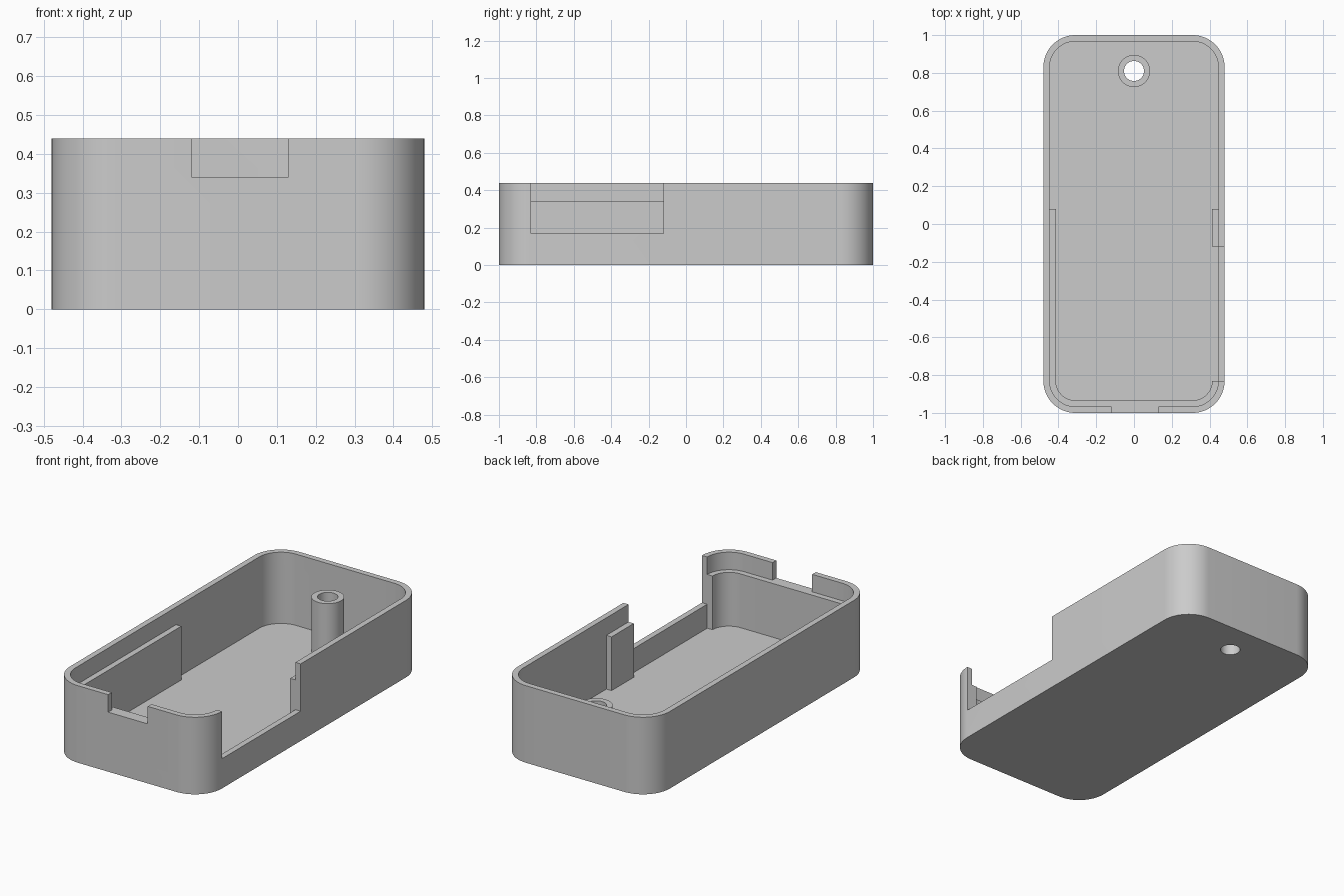
import bpy, bmesh, math

if "Cube" in bpy.data.objects:
    bpy.data.objects.remove(bpy.data.objects["Cube"], do_unlink=True)

HX, HY, HEIGHT, RADIUS = 0.48, 1.0, 0.44, 0.17
WALL = 0.033          # wall, lining and floor thickness
LEDGE = 0.34          # top of lining and screw post
POST_Y = 0.81
OVER = 0.6            # cutters reach above the rim

grey = bpy.data.materials.new("plain grey")
grey.use_nodes = True
grey.diffuse_color = (0.6, 0.6, 0.6, 1)
grey.node_tree.nodes["Principled BSDF"].inputs["Base Color"].default_value = (0.6, 0.6, 0.6, 1)


def prism(name, outline, z0, z1):
    """Closed solid from a counter-clockwise outline."""
    bm = bmesh.new()
    base = bm.faces.new([bm.verts.new((x, y, z0)) for x, y in outline])
    top = bmesh.ops.extrude_face_region(bm, geom=[base])["geom"]
    bmesh.ops.translate(bm, vec=(0, 0, z1 - z0),
                        verts=[g for g in top if isinstance(g, bmesh.types.BMVert)])
    bmesh.ops.recalc_face_normals(bm, faces=bm.faces)
    mesh = bpy.data.meshes.new(name)
    bm.to_mesh(mesh)
    bm.free()
    mesh.materials.append(grey)
    obj = bpy.data.objects.new(name, mesh)
    bpy.context.collection.objects.link(obj)
    return obj


def rounded(x0, x1, y0, y1, front=0.0, back=0.0, steps=16):
    """Rectangle outline with separate front and back corner radii."""
    pts = []
    corners = [(x1, y1, -1, -1, back, 0), (x0, y1, 1, -1, back, 1),
               (x0, y0, 1, 1, front, 2), (x1, y0, -1, 1, front, 3)]
    for x, y, sx, sy, r, quarter in corners:
        n = steps if r else 0
        for i in range(n + 1):
            a = math.pi / 2 * (quarter + i / max(n, 1))
            pts.append((x + sx * r + r * math.cos(a), y + sy * r + r * math.sin(a)))
    return pts


def circle(y, r, n=48):
    return [(r * math.cos(2 * math.pi * i / n), y + r * math.sin(2 * math.pi * i / n))
            for i in range(n)]


def combine(target, tool, operation):
    mod = target.modifiers.new(tool.name, "BOOLEAN")
    mod.operation, mod.solver, mod.object = operation, "EXACT", tool
    bpy.context.view_layer.objects.active = target
    bpy.ops.object.modifier_apply(modifier=mod.name)
    bpy.data.objects.remove(tool, do_unlink=True)


# Outer shell
case = prism("case_shell", rounded(-HX, HX, -HY, HY, RADIUS, RADIUS), 0, HEIGHT)

ix, iy, ir = HX - WALL, HY - WALL, RADIUS - WALL
lx, ly, lr = ix - WALL, iy - WALL, ir - WALL
cutters = [
    # Upper cavity, then the back bay without lining, then the lined front bay
    ("upper_cavity", rounded(-ix, ix, -iy, iy, ir, ir), LEDGE),
    ("back_bay", rounded(-ix, ix, 0.08, iy, 0, ir), WALL),
    ("front_bay", rounded(-lx, lx, -ly, 0.2, lr, 0), WALL),
    # Side opening and the gap in the lining behind it
    ("lining_gap", rounded(0.3, ix, -0.83, -0.12), WALL),
    ("side_opening", rounded(0.3, 0.6, -0.83, -0.12), 0.17),
    # Front notch
    ("front_notch", rounded(-0.12, 0.13, -1.1, -0.95), LEDGE),
]
for name, outline, bottom in cutters:
    combine(case, prism(name, outline, bottom, OVER), "DIFFERENCE")

# Screw post with a hole through the floor
combine(case, prism("screw_post", circle(POST_Y, 0.085), WALL / 2, LEDGE), "UNION")
combine(case, prism("screw_hole", circle(POST_Y, 0.053), -0.1, OVER), "DIFFERENCE")

bpy.ops.object.select_all(action="DESELECT")
case.select_set(True)
bpy.context.view_layer.objects.active = case
bpy.ops.object.shade_smooth_by_angle(angle=math.radians(30))
